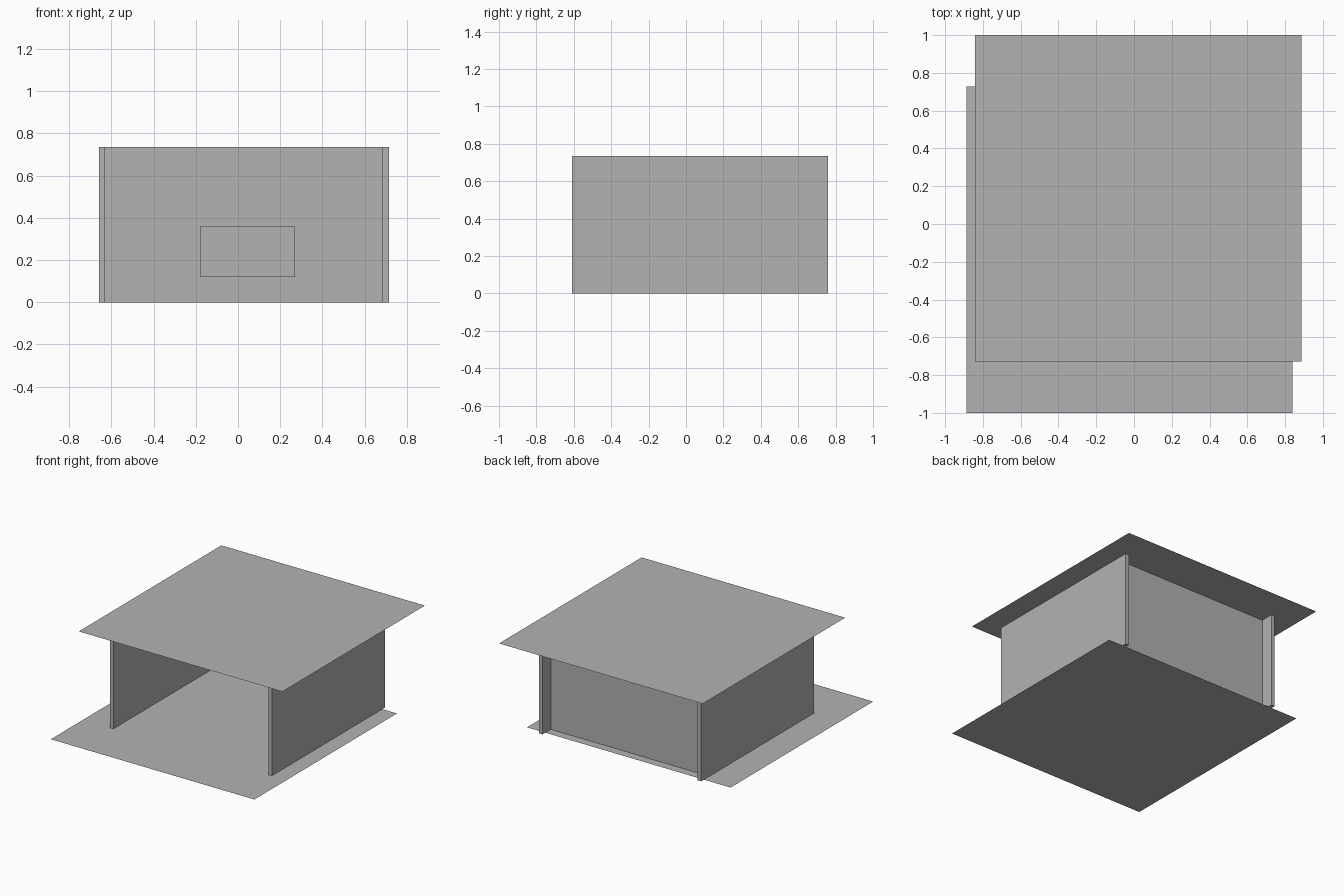
import bpy

cube = bpy.data.objects.get("Cube")
if cube:
    bpy.data.objects.remove(cube, do_unlink=True)

# One plain grey for everything
grey = bpy.data.materials.new("plain grey")
grey.use_nodes = True
colour = (0.448, 0.448, 0.448, 1)
grey.diffuse_color = colour
grey.node_tree.nodes["Principled BSDF"].inputs["Base Color"].default_value = colour


def finish(name):
    obj = bpy.context.object
    obj.name = name
    obj.data.materials.append(grey)


def box(name, low, high):
    centre = [(a + b) / 2 for a, b in zip(low, high)]
    bpy.ops.mesh.primitive_cube_add(size=1, location=centre)
    bpy.context.object.scale = [b - a for a, b in zip(low, high)]
    finish(name)


def sheet(name, x, y, z):
    bpy.ops.mesh.primitive_plane_add(size=SHEET, location=(x, y, z))
    finish(name)


SHEET = 1.727
HEIGHT = 0.735

# Floor and roof are single flat sheets, offset from each other
sheet("floor", -0.024, -0.1365, 0)
sheet("roof", 0.022, 0.1365, HEIGHT)

# Side walls
for name, x in (("left_wall", 0.685), ("right_wall", -0.66)):
    box(name, (x, -0.61, 0), (x + 0.03, 0.76, HEIGHT))

# Back wall, set in from the rear ends of the side walls
box("back_wall", (-0.63, 0.63, 0), (0.685, 0.66, HEIGHT))

# Panel on the inside of the back wall, with a small tab above it
box("wall_panel", (-0.18, 0.615, 0.12), (0.27, 0.63, 0.36))
box("panel_tab", (0.13, 0.626, 0.373), (0.15, 0.63, 0.377))
